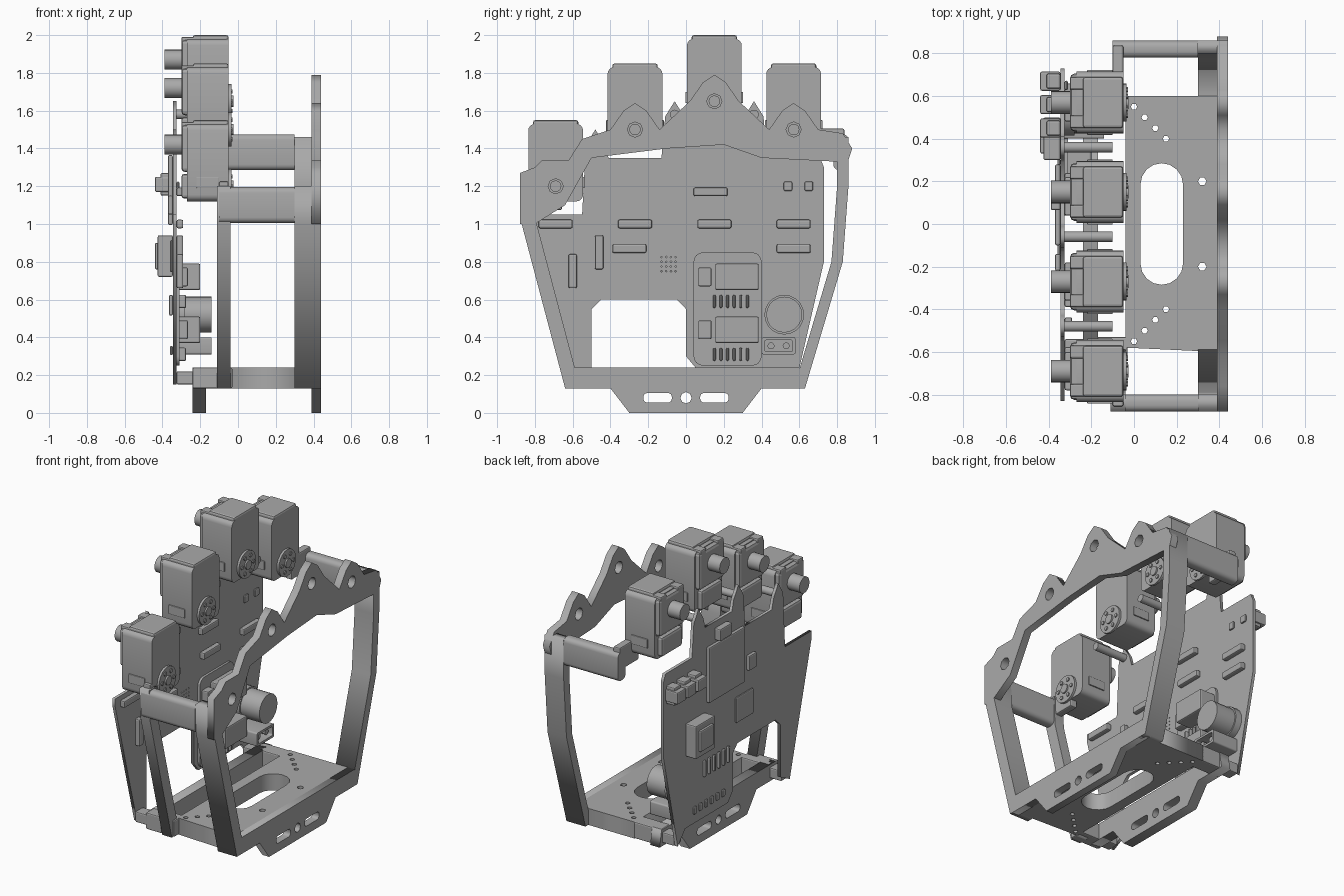
import bpy, math
from mathutils import Matrix

if "Cube" in bpy.data.objects:
    bpy.data.objects.remove(bpy.data.objects["Cube"])

colour = (.4, .4, .4, 1)
grey = bpy.data.materials.new("plain grey")
grey.use_nodes = True
grey.diffuse_color = colour
grey.node_tree.nodes["Principled BSDF"].inputs["Base Color"].default_value = colour

# shared measurements
board_inner, board_outer = -.325, -.345
rim_inner, rim_outer = .39, .44
motor_inner, motor_outer = -.05, -.3
base_low, base_high = .13, .24
motor_half_width = .145
horns = [(index * .42 - .69, height) for index, height in enumerate((1.2, 1.5, 1.65, 1.5))]

# cyclic change of axes, so that flat profiles stand in the y-z plane
sideways = Matrix(((0, 0, 1, 0), (1, 0, 0, 0), (0, 1, 0, 0), (0, 0, 0, 1)))


def circle(across, up, radius, sides=8):
    angles = [math.tau * step / sides for step in range(sides)]
    return [(across + radius * math.cos(angle), up + radius * math.sin(angle)) for angle in angles]


def rounded(across, up, width, height, radius, steps=4):
    """Rectangle about a centre with rounded corners."""
    points = []
    for corner, (side, level) in enumerate(((1, 1), (-1, 1), (-1, -1), (1, -1))):
        middle_across = across + side * (width / 2 - radius)
        middle_up = up + level * (height / 2 - radius)
        for step in range(steps + 1):
            angle = (corner + step / steps) * math.pi / 2
            points.append((middle_across + radius * math.cos(angle), middle_up + radius * math.sin(angle)))
    return points


def ribbon(path, half_width):
    left = [(across - half_width, up) for across, up in path]
    right = [(across + half_width, up) for across, up in reversed(path)]
    return left + right


def mirrored(half):
    return half + [(-across, up) for across, up in reversed(half)]


def plate(name, outline, start, end, holes=(), flat=False):
    """Extruded profile: standing in the y-z plane, or lying in x-y when flat."""
    curve = bpy.data.curves.new(name, "CURVE")
    curve.dimensions, curve.fill_mode = "2D", "BOTH"
    curve.extrude = abs(end - start) / 2
    for loop in [outline, *holes]:
        spline = curve.splines.new("POLY")
        spline.points.add(len(loop) - 1)
        for point, (across, up) in zip(spline.points, loop):
            point.co = (across, up, 0, 1)
        spline.use_cyclic_u = True
    helper = bpy.data.objects.new(name, curve)
    bpy.context.collection.objects.link(helper)
    depsgraph = bpy.context.evaluated_depsgraph_get()
    mesh = bpy.data.meshes.new_from_object(helper.evaluated_get(depsgraph))
    bpy.data.objects.remove(helper)
    mesh.transform(Matrix.Translation((0, 0, (start + end) / 2)))
    if not flat:
        mesh.transform(sideways)
    mesh.materials.clear()
    mesh.materials.append(grey)
    bpy.context.collection.objects.link(bpy.data.objects.new(name, mesh))


def block(name, start, end, across, up, width, height, bevel=.008):
    """Bevelled box reaching from start to end along x."""
    bpy.ops.mesh.primitive_cube_add(size=1, location=((start + end) / 2, across, up))
    part = bpy.context.object
    part.name = name
    part.data.transform(Matrix.Diagonal((abs(end - start), width, height, 1)))
    part.data.materials.append(grey)
    modifier = part.modifiers.new("edges", "BEVEL")
    modifier.width, modifier.segments = bevel, 2


def rod(name, start, end, across, up, radius, sides=20):
    bpy.ops.mesh.primitive_cylinder_add(vertices=sides, radius=radius, depth=abs(end - start),
                                        location=((start + end) / 2, across, up), rotation=(0, math.pi / 2, 0))
    part = bpy.context.object
    part.name = name
    part.data.materials.append(grey)
    bpy.ops.object.shade_smooth_by_angle()


def inside(name, across, up, width, height, depth):
    block(name, board_inner, board_inner + depth, across, up, width, height)


def outside(name, across, up, width, height, depth):
    block(name, board_outer, board_outer - depth, across, up, width, height)


# outer arch: a raised hump and a hole facing every motor
arch = [(-.8, 1), (-.88, 1), (-.88, 1.27), (-.8, 1.3)]
for across, up in horns[:1]:
    arch += [(across - .07, up + .14), (across + .07, up + .14), (across + .14, up + .25)]
for across, up in horns[1:]:
    arch += [(across - .13, up), (across - .06, up + .1), (across, up + .14), (across + .06, up + .1), (across + .13, up)]
arch += [(.83, 1.48), (.88, 1.4), (.83, 1.25), (.8, 1.33), (.4, 1.35), (.2, 1.42), (-.1, 1.4), (-.5, 1.35), (-.64, 1.1)]
plate("outer_arch", arch, rim_inner, rim_outer, [circle(across, up, .04) for across, up in horns])

# legs
front_leg = ribbon([(-.84, 1.2), (-.83, 1), (-.6, base_low)], .04)
back_leg = ribbon([(.83, 1.46), (.83, 1.2), (.8, .8), (.6, base_low)], .03)
plate("front_outer_leg", front_leg, .3, rim_outer)
plate("front_inner_leg", front_leg, -.11, -.04)
plate("back_outer_leg", back_leg, .3, rim_outer)

# cross bars and their brackets
for name, across, up in (("front", -.84, 1.1), ("back", .82, 1.38)):
    plate(name + "_cross_bar", rounded(across, up, .08, .19, .03), -.1, .3)
    block(name + "_bar_bracket", -.1, motor_inner, across * .9, up + .05, .2, .15)

# base with a long slot and diagonal rows of screw holes
screws = [circle(step * .05, side * (.55 - step * .05), .015, 6) for step in range(4) for side in (-1, 1)]
screws += [circle(.32, side * .2, .02, 6) for side in (-1, 1)]
base = [(-.04, -.58), (rim_inner, -.6), (rim_inner, .6), (-.04, .6)]
plate("base_plate", base, base_low, base_high, [rounded(.13, 0, .2, .57, .1)] + screws, flat=True)

# lowered feet with slots, and arms that carry the board
foot = mirrored([(.3, 0), (.4, base_low), (.62, base_low), (.6, base_high)])
slots = [circle(0, .08, .03)] + [rounded(side * .15, .08, .15, .05, .02) for side in (-1, 1)]
plate("outer_foot", foot, rim_inner, rim_outer, slots)
plate("inner_foot", foot, -.24, -.17, slots)
for name, across in (("front", -.58), ("back", .55)):
    block(name + "_base_arm", -.24, -.03, across, .185, .1, .11)
    block(name + "_board_peg", board_inner, -.23, across, .185, .08, .07)

# circuit board: dips below the motors, rises between them, open at the bottom
board = [(-.6, .15), (-.83, 1)]
for index, (across, up) in enumerate(horns):
    board += [(across - .14, up - .15), (across + .14, up - .15)]
    if index < 3:
        peak = max(up, horns[index + 1][1])
        middle = across + .21
        board += [(middle - .05, peak - .08), (middle, peak), (middle + .05, peak - .08)]
        rod("standoff", board_outer, -.1, middle, peak - .07, .025)
board += [(.73, 1.3), (.73, .8), (.58, .15), (.5, base_high), (.05, base_high), (0, .3),
          (0, .55), (-.05, .6), (-.45, .6), (-.5, .55), (-.5, .2)]
pin_holes = [circle(column * .025 - .13, .75 + row * .025, .005, 4) for column in range(4) for row in range(4)]
plate("circuit_board", board, board_outer, board_inner, pin_holes)

# motors: body, covers, clips, shaft and a bolted gear horn
for across, horn in horns:
    top = horn + .35
    plate("motor_body", rounded(across, top - .225, motor_half_width * 2, .41, .035), -.27, motor_inner)
    block("motor_gear_cover", motor_outer, -.25, across, top - .15, .27, .25, .02)
    block("motor_lower_cover", motor_outer, -.25, across, top - .35, .22, .13, .015)
    block("motor_top_cap", -.24, motor_inner, across, top - .02, .24, .04, .012)
    for side in (-1, 1):
        block("motor_top_clip", motor_outer, -.2, across + side * .09, top - .035, .06, .05)
        block("motor_side_rib", -.22, -.1, across + side * motor_half_width, top - .33, .015, .06, .004)
    rod("motor_shaft", -.39, motor_outer + .02, across, top - .13, .053)
    rod("gear_horn", motor_inner, motor_inner + .015, across, horn, .09)
    rod("gear_hub", motor_inner, motor_inner + .025, across, horn, .03)
    for bolt_across, bolt_up in circle(across, horn, .06, 6):
        rod("horn_bolt", motor_inner, motor_inner + .022, bolt_across, bolt_up, .013, 6)

# pin headers on the inner face
for across, horn in horns:
    inside("pin_header", across, 1, .18, .045, .035)
for across in (-.3, .57):
    inside("lower_pin_header", across, .87, .18, .045, .035)
inside("upper_pin_header", .13, 1.17, .18, .045, .035)
for across, up in ((-.6, .75), (-.46, .85)):
    inside("upright_header", across, up, .045, .18, .035)
for across in (.54, .65):
    inside("small_sensor", across, 1.2, .045, .05, .015)

# power modules, capacitor and socket
plate("power_board", rounded(.22, .55, .36, .6, .05), board_inner, board_inner + .015)
for up in (.72, .44):
    inside("power_module", .27, up, .23, .14, .125)
    inside("module_terminal", .1, up, .07, .1, .06)
    for pin in range(6):
        inside("module_pin", .15 + pin * .035, up - .13, .015, .07, .05)
rod("capacitor", board_inner, -.14, .52, .52, .095)
rod("capacitor_base", board_inner, -.28, .52, .52, .105)
plate("power_socket", rounded(.49, .355, .18, .09, .01), board_inner, -.14, [rounded(.49, .355, .15, .06, .01)])
for side in (-1, 1):
    rod("socket_contact", board_inner, -.16, .49 + side * .04, .355, .018)

# parts on the outer face
outside("main_chip", .09, 1.18, .38, .37, .025)
outside("small_chip", -.11, .83, .18, .17, .015)
outside("cable_port", .4, .83, .2, .22, .08)
outside("cable_port_lip", .4, .83, .14, .14, .095)
outside("top_connector", .13, 1.42, .13, .08, .045)
outside("side_connector", -.18, 1.1, .08, .1, .025)
for across in (.45, .56, .67):
    outside("plug", across, 1.21, .07, .12, .065)
    outside("plug_lip", across, 1.21, .09, .08, .095)
for index in range(6):
    outside("edge_part", .11 + index * .06, .33, .03, .05, .015)
    outside("row_part", .06 + index * .05, .57, .02, .11, .02)
